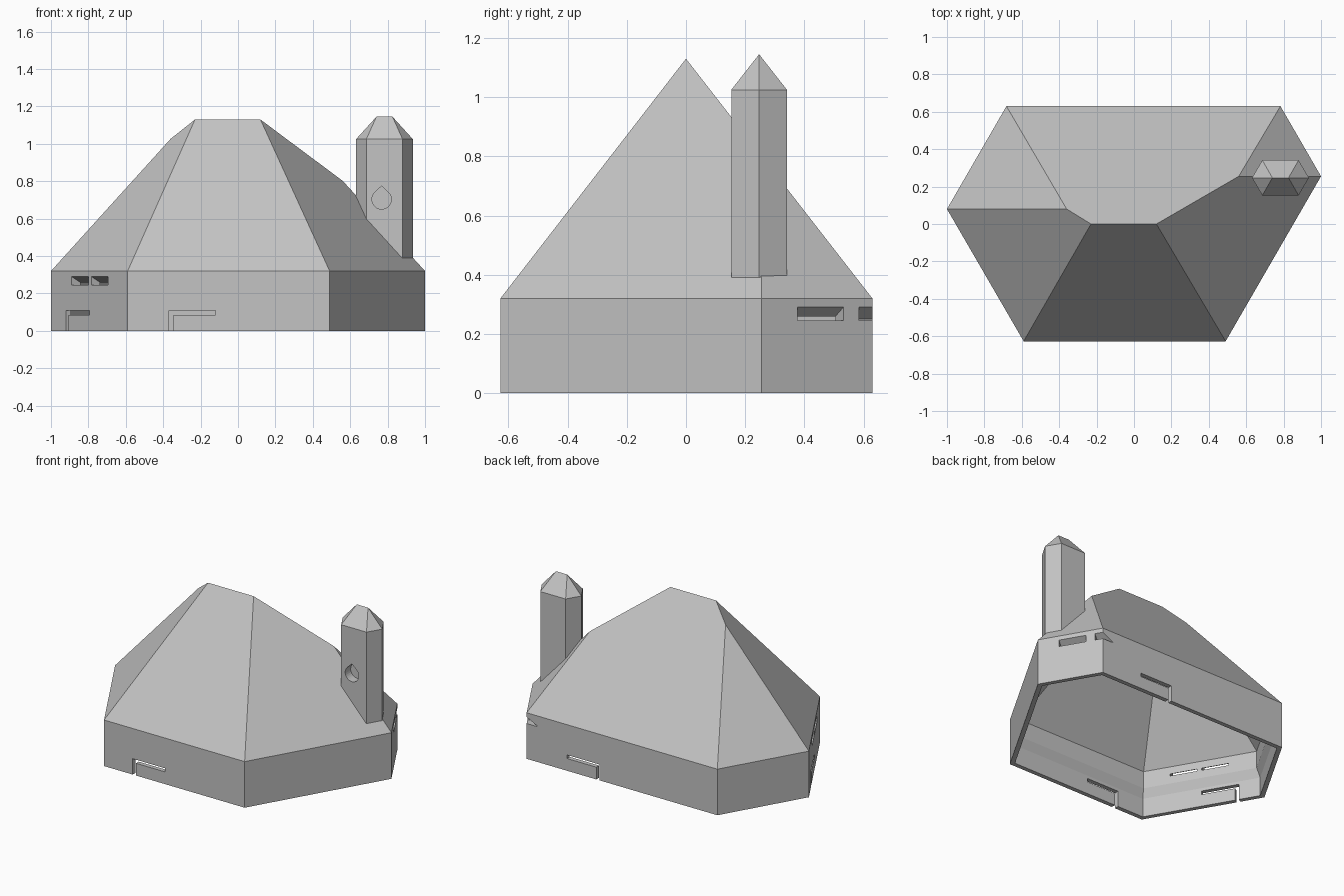
import bpy, bmesh, math
from mathutils import Vector

if "Cube" in bpy.data.objects:
    bpy.data.objects.remove(bpy.data.objects["Cube"], do_unlink=True)

grey = bpy.data.materials.new("plain grey")
grey.use_nodes = True
grey.diffuse_color = (0.55, 0.55, 0.55, 1)
grey.node_tree.nodes["Principled BSDF"].inputs["Base Color"].default_value = grey.diffuse_color
grey.node_tree.nodes["Principled BSDF"].inputs["Roughness"].default_value = 0.8

SLOPE = 1.286
EAVE = 0.32
# Footprint corners, counter-clockwise from the front right of the model
CORNERS = [Vector(c) for c in ((-.59, -.627), (.49, -.627), (1, .255),
                               (.783, .63), (-.682, .63), (-1, .08))]
RIDGE = [(-.23, 0), (.12, 0), (.56, .255), (-.36, .08)]
# Roof faces: 0-5 are eave corners, 6-9 are ridge points
ROOF = [(0, 1, 7, 6), (1, 2, 8, 7), (2, 3, 8), (3, 4, 9, 6, 7, 8), (4, 5, 9), (5, 0, 6, 9)]


def make(name, bm):
    bmesh.ops.recalc_face_normals(bm, faces=bm.faces)
    mesh = bpy.data.meshes.new(name)
    bm.to_mesh(mesh)
    bm.free()
    mesh.materials.append(grey)
    obj = bpy.data.objects.new(name, mesh)
    bpy.context.collection.objects.link(obj)
    return obj


def inset(corners, d):
    """Move every side of a convex outline inwards by d."""
    out = []
    for i, c in enumerate(corners):
        a = (c - corners[i - 1]).normalized()
        b = (corners[(i + 1) % len(corners)] - c).normalized()
        n1, n2 = Vector((-a.y, a.x)), Vector((-b.y, b.x))
        out.append(c + d * (n1 + n2) / (1 + n1.dot(n2)))
    return out


def roofed(name, corners, rings, ridge, faces):
    """Closed block: stacked outline rings (inset, z) under a hipped roof."""
    bm = bmesh.new()
    loops = [[bm.verts.new((*c, z)) for c in inset(corners, d)] for d, z in rings]
    bm.faces.new(loops[0])
    n = len(corners)
    for low, high in zip(loops, loops[1:]):
        for i in range(n):
            j = (i + 1) % n
            bm.faces.new((low[i], low[j], high[j], high[i]))
    top = loops[-1] + [bm.verts.new(p) for p in ridge]
    for f in faces:
        bm.faces.new([top[i] for i in f])
    return make(name, bm)


def prism(points, push):
    """Cutter: an outline extruded along a vector."""
    bm = bmesh.new()
    face = bm.faces.new([bm.verts.new(p) for p in points])
    ext = bmesh.ops.extrude_face_region(bm, geom=[face], use_keep_orig=True)
    moved = [g for g in ext["geom"] if isinstance(g, bmesh.types.BMVert)]
    bmesh.ops.translate(bm, verts=moved, vec=push)
    cutter = make("cutter", bm)
    cutter.hide_render = True
    return cutter


def cut(target, cutter):
    mod = target.modifiers.new("cut", 'BOOLEAN')
    mod.operation = 'DIFFERENCE'
    mod.solver = 'EXACT'
    mod.object = cutter
    bpy.context.view_layer.objects.active = target
    bpy.ops.object.modifier_apply(modifier=mod.name)


def wall(i):
    """Start, direction and inward normal of wall i."""
    p, q = CORNERS[i], CORNERS[(i + 1) % 6]
    u = (q - p).normalized()
    return p.to_3d(), u.to_3d(), Vector((-u.y, u.x, 0))


def roof_points(drop):
    return [(x, y, 1.13 - SLOPE * max(y, 0) - drop) for x, y in RIDGE]


# Hollow house: outer block minus a cavity with an inner ledge
house = roofed("house_shell", CORNERS, [(0, 0), (0, EAVE)], roof_points(0), ROOF)
cavity = roofed("cavity", CORNERS, [(.03, -.05), (.03, .13), (.055, .19), (.055, .31)],
                roof_points(.08), ROOF)
cavity.hide_render = True
cut(house, cavity)

cutters = [cavity]
up = Vector((0, 0, 1))

# L-shaped locking slots through the lower wall: wall, start, direction
for i, s, way in ((0, .22, 1), (5, .16, 1), (3, .56, -1)):
    p, u, n = wall(i)
    shape = [(0, -.05), (.025, -.05), (.025, .085), (.25, .085), (.25, .11), (0, .11)]
    points = [p + u * (s + way * a) + up * z - n * .03 for a, z in shape]
    cutters.append(prism(points, n * .1))
    cut(house, cutters[-1])

# Vents under the eaves with ceilings sloping inwards: wall, start, end
for i, s, e in ((5, .22, .4), (5, .43, .61), (2, .14, .32), (2, .38, .56)):
    p, u, n = wall(i)
    shape = [(-.02, .245), (.07, .245), (.07, .25), (-.02, .302)]
    points = [p + u * s + n * d + up * z for d, z in shape]
    cutters.append(prism(points, u * (e - s)))
    cut(house, cutters[-1])

# Six-sided chimney with its own small hipped cap
cx, cy = .783, .247
outline = [Vector((cx + x, cy + y)) for x, y in
           ((-.097, -.094), (.097, -.094), (.152, 0), (.097, .094), (-.097, .094), (-.152, 0))]
cap = [(0, 1, 7, 6), (1, 2, 7), (2, 3, 7), (3, 4, 6, 7), (4, 5, 6), (5, 0, 6)]
chimney = roofed("chimney", outline, [(0, .39), (0, 1.025)],
                 [(cx - .043, cy, 1.145), (cx + .043, cy, 1.145)], cap)
cut(chimney, cavity)

# Teardrop recess in the chimney front
r = .052
drop = [(.768, .775)]
for k in range(21):
    a = math.radians(135 + 270 * k / 20)
    drop.append((.768 + r * math.cos(a), .703 + r * math.sin(a)))
cutters.append(prism([(x, .1, z) for x, z in drop], Vector((0, .113, 0))))
cut(chimney, cutters[-1])

for c in cutters:
    bpy.data.objects.remove(c, do_unlink=True)
